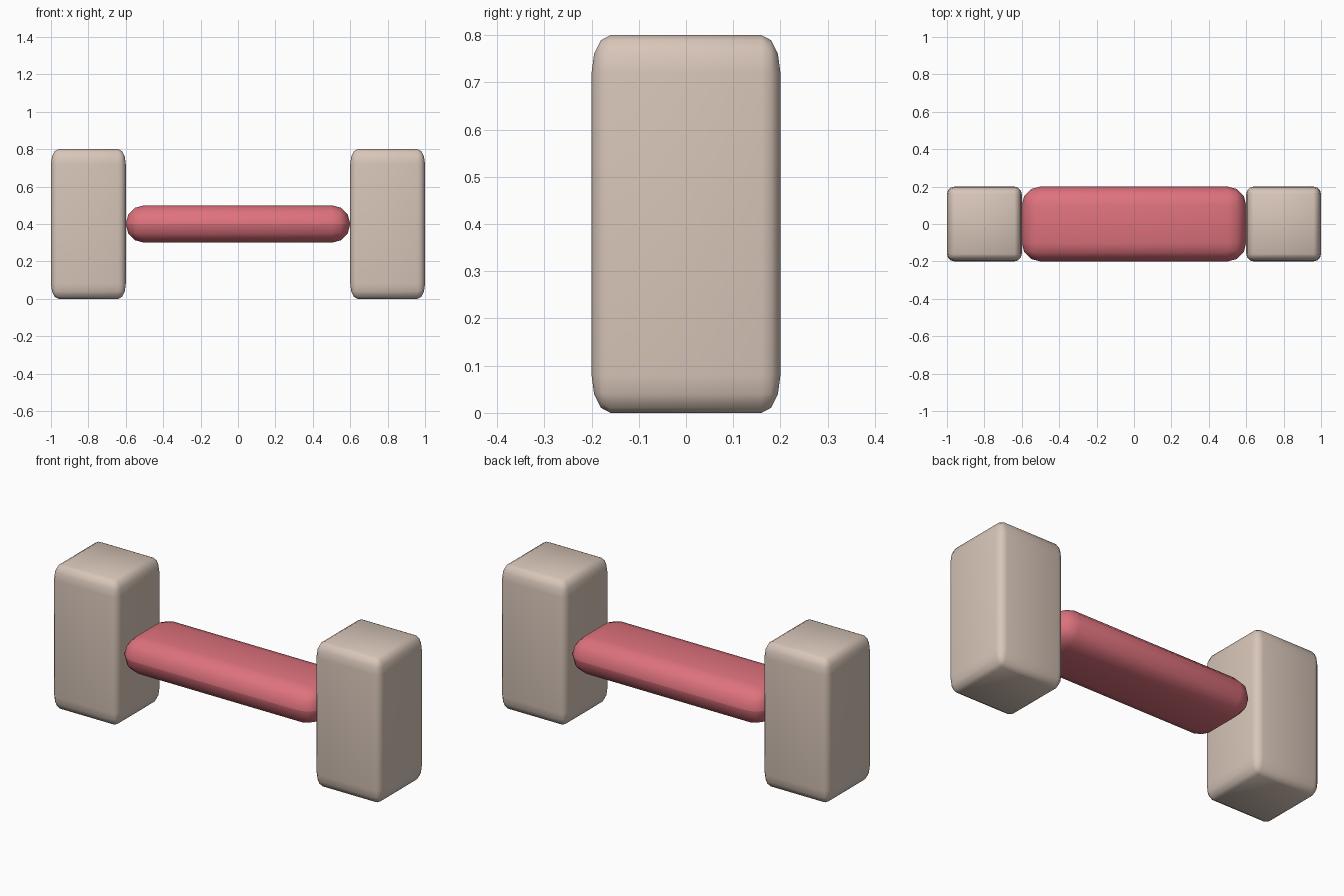
import bpy, bmesh
from mathutils import Vector

if "Cube" in bpy.data.objects:
    bpy.data.objects.remove(bpy.data.objects["Cube"])


def srgb(*c):
    return tuple((v / 255 / 12.92) if v < 11 else ((v / 255 + 0.055) / 1.055) ** 2.4 for v in c) + (1.0,)


def material(name, colour):
    m = bpy.data.materials.new(name)
    m.diffuse_color = colour
    m.use_nodes = True
    m.node_tree.nodes["Principled BSDF"].inputs["Base Color"].default_value = m.diffuse_color
    return m


def rounded_box(name, size, stretch, centre, radius, mat):
    """Box of given size with 3-segment rounded edges, then stretched."""
    bm = bmesh.new()
    bmesh.ops.create_cube(bm, size=1)
    bmesh.ops.scale(bm, vec=Vector(size), verts=bm.verts)
    bmesh.ops.bevel(bm, geom=bm.edges[:], offset=radius, segments=3,
                    profile=0.5, affect='EDGES', clamp_overlap=True)
    bmesh.ops.scale(bm, vec=Vector(stretch), verts=bm.verts)
    bmesh.ops.translate(bm, vec=Vector(centre), verts=bm.verts)
    for f in bm.faces:
        f.smooth = True
    me = bpy.data.meshes.new(name)
    bm.to_mesh(me)
    bm.free()
    me.materials.append(mat)
    ob = bpy.data.objects.new(name, me)
    bpy.context.collection.objects.link(ob)
    return ob


stone = material("warm beige", srgb(216, 198, 185))
red = material("soft red", srgb(222, 114, 125))

# End blocks: rounding is stretched with the block height
for side, x in (("left", -0.8), ("right", 0.8)):
    rounded_box(side + "_block", (1, 1, 1), (0.4, 0.4, 0.8), (x, 0, 0.4), 0.1, stone)

# Fully rounded connecting bar
rounded_box("connecting_bar", (1.2, 0.4, 0.2), (1, 1, 1), (0, 0, 0.4), 0.099, red)
